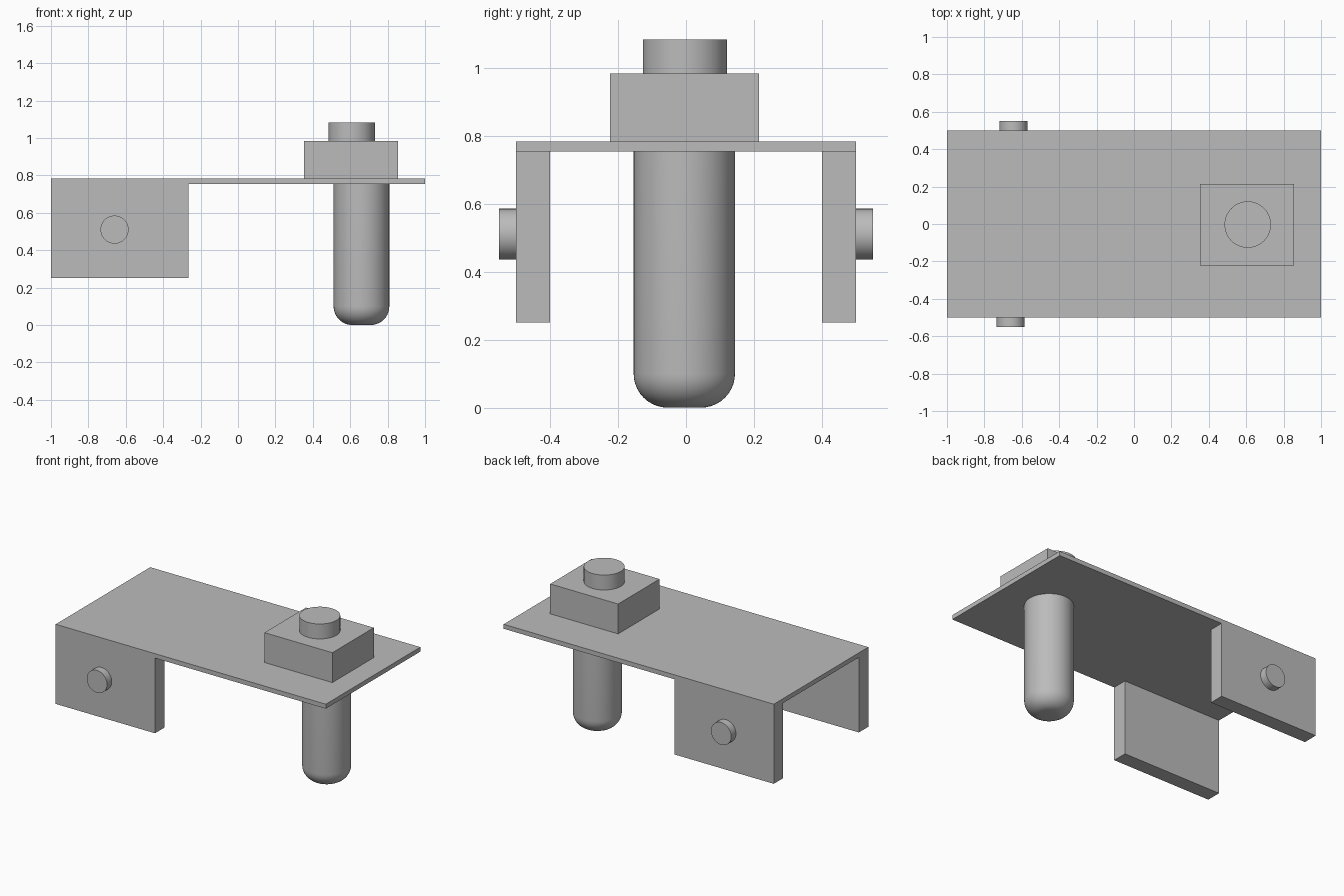
import bpy, bmesh, math
from mathutils import Matrix, Vector

cube = bpy.data.objects.get("Cube")
if cube:
    bpy.data.objects.remove(cube, do_unlink=True)

# Single plain grey finish
grey = bpy.data.materials.new("plain grey")
grey.use_nodes = True
grey.diffuse_color = (0.5, 0.5, 0.5, 1)
grey.node_tree.nodes["Principled BSDF"].inputs["Base Color"].default_value = (0.5, 0.5, 0.5, 1)


def finish(name, bm, smooth=False):
    bmesh.ops.recalc_face_normals(bm, faces=bm.faces)
    mesh = bpy.data.meshes.new(name)
    bm.to_mesh(mesh)
    bm.free()
    mesh.materials.append(grey)
    obj = bpy.data.objects.new(name, mesh)
    bpy.context.collection.objects.link(obj)
    if smooth:
        bpy.ops.object.select_all(action='DESELECT')
        obj.select_set(True)
        bpy.context.view_layer.objects.active = obj
        bpy.ops.object.shade_smooth_by_angle(angle=math.radians(35))
    return obj


def box(name, low, high):
    low, high = Vector(low), Vector(high)
    bm = bmesh.new()
    bmesh.ops.create_cube(bm, size=1, matrix=Matrix.Translation((low + high) / 2)
                          @ Matrix.Diagonal(high - low).to_4x4())
    return finish(name, bm)


def cylinder(name, centre, radius, depth, along_y=False, fillet=0):
    bm = bmesh.new()
    bmesh.ops.create_cone(bm, cap_ends=True, segments=64, radius1=radius,
                          radius2=radius, depth=depth)
    if fillet:
        rim = [e for e in bm.edges if all(v.co.z < 0 for v in e.verts)]
        bmesh.ops.bevel(bm, geom=rim, offset=fillet, segments=10,
                        profile=0.5, affect='EDGES')
    turn = Matrix.Rotation(math.pi / 2, 4, 'X') if along_y else Matrix()
    bm.transform(Matrix.Translation(centre) @ turn)
    return finish(name, bm, smooth=True)


# Top plate
box("top_plate", (-1, -0.5, 0.753), (1, 0.5, 0.783))

# Side flanges with their outward pins
for side, y, pin_x in (("front", -1, -0.66), ("back", 1, -0.645)):
    inner, outer = sorted((0.4 * y, 0.5 * y))
    box(side + "_flange", (-1, inner, 0.25), (-0.265, outer, 0.753))
    cylinder(side + "_pin", (pin_x, 0.525 * y, 0.51), 0.075, 0.05, along_y=True)

# Block and button above the plate
box("upper_block", (0.352, -0.223, 0.783), (0.855, 0.215, 0.983))
cylinder("button", (0.608, -0.003, 1.033), 0.124, 0.1)

# Round-ended post below the plate
cylinder("post", (0.66, -0.005, 0.3765), 0.149, 0.753, fillet=0.1)
